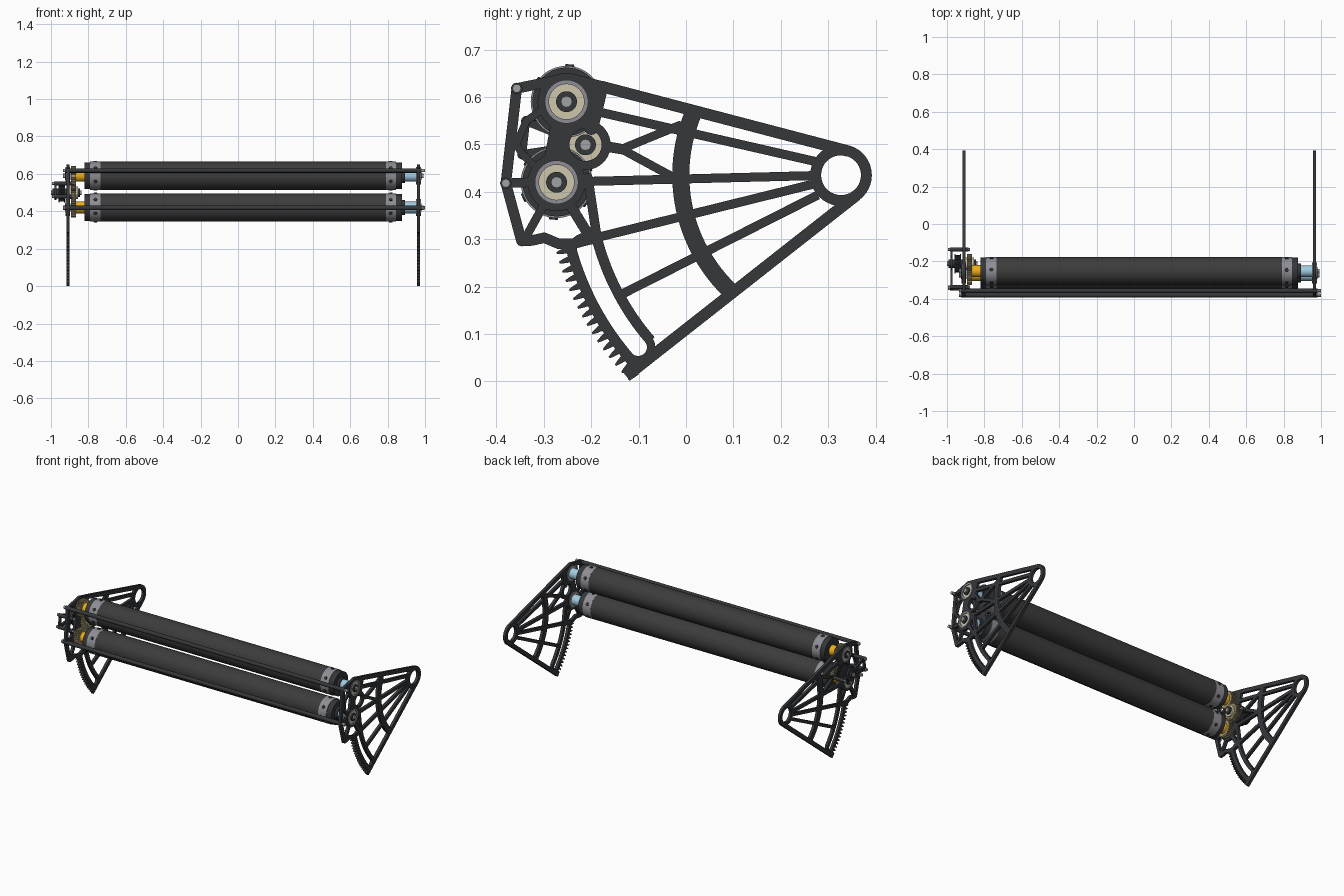
import bpy, bmesh
from math import sin, cos, radians, pi, hypot

if "Cube" in bpy.data.objects:
    bpy.data.objects.remove(bpy.data.objects["Cube"])

# ---------- helpers: everything is a profile in the YZ plane, extruded along X ----------
COLOURS = {
    "black": (0.035, 0.038, 0.042), "rubber": (0.045, 0.045, 0.045), "steel": (0.27, 0.27, 0.30),
    "blue": (0.36, 0.60, 0.76), "yellow": (0.85, 0.43, 0.01), "tan": (0.42, 0.34, 0.17),
    "cream": (0.62, 0.57, 0.42), "bolt": (0.35, 0.36, 0.37),
}
MATS = {}
for key, c in COLOURS.items():
    MATS[key] = bpy.data.materials.new(key)
    MATS[key].diffuse_color = (*c, 1)


def prism(bm, pts, x0, x1):
    a = [bm.verts.new((x0, y, z)) for y, z in pts]
    b = [bm.verts.new((x1, y, z)) for y, z in pts]
    n = len(pts)
    bm.faces.new(a)
    bm.faces.new(b[::-1])
    for i in range(n):
        bm.faces.new((a[i], b[i], b[(i + 1) % n], a[(i + 1) % n]))


def polar(c, r, deg):
    return (c[0] + r * cos(radians(deg)), c[1] + r * sin(radians(deg)))


def disc(bm, c, r, x0, x1, n=32):
    prism(bm, [polar(c, r, 360 * i / n) for i in range(n)], x0, x1)


def ring(bm, c, r0, r1, x0, x1, n=40):
    loops = [[bm.verts.new((x, *polar(c, r, 360 * i / n))) for i in range(n)]
             for r, x in ((r0, x0), (r1, x0), (r1, x1), (r0, x1))]
    for k in range(4):
        p, q = loops[k], loops[(k + 1) % 4]
        for i in range(n):
            j = (i + 1) % n
            bm.faces.new((p[i], p[j], q[j], q[i]))


def band(bm, c, r0, r1, a0, a1, x0, x1, n=20):
    angs = [a0 + (a1 - a0) * i / n for i in range(n + 1)]
    prism(bm, [polar(c, r1, a) for a in angs] + [polar(c, r0, a) for a in reversed(angs)], x0, x1)


def bar(bm, p, q, w, x0, x1):
    dy, dz = q[0] - p[0], q[1] - p[1]
    k = w / 2 / hypot(dy, dz)
    ny, nz = -dz * k, dy * k
    prism(bm, [(p[0] + ny, p[1] + nz), (q[0] + ny, q[1] + nz),
               (q[0] - ny, q[1] - nz), (p[0] - ny, p[1] - nz)], x0, x1)


def path(bm, pts, w, x0, x1):
    for p, q in zip(pts, pts[1:]):
        bar(bm, p, q, w, x0, x1)
    for p in pts:
        disc(bm, p, w / 2, x0, x1, 16)


def gear(bm, c, r, depth, teeth, x0, x1):
    pts = []
    for i in range(teeth):
        for f, rr in ((0, r - depth), (0.3, r - depth), (0.45, r), (0.8, r)):
            pts.append(polar(c, rr, 360 * (i + f) / teeth))
    prism(bm, pts, x0, x1)


def make(name, mat, build):
    bm = bmesh.new()
    build(bm)
    bmesh.ops.recalc_face_normals(bm, faces=bm.faces)
    me = bpy.data.meshes.new(name)
    bm.to_mesh(me)
    bm.free()
    me.materials.append(MATS[mat])
    ob = bpy.data.objects.new(name, me)
    bpy.context.collection.objects.link(ob)
    return ob


# ---------- key positions (y, z) ----------
PIVOT = (0.327, 0.435)
UPPER, LOWER, IDLER = (-0.252, 0.590), (-0.273, 0.420), (-0.212, 0.499)
TIE_TOP, TIE_LOW = (-0.357, 0.618), (-0.380, 0.418)
POSTS = [(-0.337, 0.549), (-0.345, 0.479), (-0.136, 0.490)]


# ---------- side plates ----------
def side_plate(bm, x0, x1):
    X = (x0, x1)
    ring(bm, PIVOT, 0.042, 0.065, *X)
    # outer edges and spokes
    bar(bm, (0.341, 0.486), (-0.178, 0.622), 0.024, *X)
    bar(bm, (-0.126, 0.011), (0.360, 0.393), 0.024, *X)
    for p, q in (((-0.20, 0.572), (0.272, 0.464)), ((-0.20, 0.422), (0.268, 0.434)),
                 ((-0.19, 0.303), (0.268, 0.416)), ((-0.145, 0.179), (0.278, 0.393))):
        bar(bm, p, q, 0.019, *X)
    # curved middle rib
    band(bm, PIVOT, 0.320, 0.356, 156.5, 227.5, *X, 30)
    # slotted toothed sector
    band(bm, PIVOT, 0.521, 0.543, 195, 221, *X)
    band(bm, PIVOT, 0.579, 0.601, 194.5, 223.8, *X)
    band(bm, polar(PIVOT, 0.561, 220.3), 0.0185, 0.036, 220, 400, *X)
    band(bm, polar(PIVOT, 0.561, 196.3), 0.0185, 0.036, 16, 196, *X)
    n = 16
    for i in range(n):
        a, s = 195.3 + 28.6 * i / (n - 1), 28.6 / n
        prism(bm, [polar(PIVOT, 0.599, a - 0.38 * s), polar(PIVOT, 0.612, a - 0.24 * s),
                   polar(PIVOT, 0.622, a - 0.1 * s), polar(PIVOT, 0.622, a + 0.12 * s),
                   polar(PIVOT, 0.612, a + 0.26 * s), polar(PIVOT, 0.599, a + 0.38 * s)], *X)
    # bearing hubs
    for c, r0, r1 in ((UPPER, 0.044, 0.061), (LOWER, 0.044, 0.061), (IDLER, 0.034, 0.053)):
        ring(bm, c, r0, r1, *X)
    # head frame
    path(bm, [(-0.176, 0.622), (-0.25, 0.640), TIE_TOP, TIE_LOW, (-0.347, 0.296),
              (-0.326, 0.297), (-0.299, 0.303), (-0.268, 0.290), (-0.236, 0.291), (-0.185, 0.304)], 0.022, *X)
    path(bm, [(-0.340, 0.300), (-0.299, 0.374)], 0.018, *X)
    path(bm, [(-0.240, 0.365), (-0.200, 0.300)], 0.022, *X)
    path(bm, [(-0.207, 0.430), (-0.188, 0.304)], 0.020, *X)
    path(bm, [TIE_LOW, (-0.325, 0.420)], 0.020, *X)
    path(bm, [(-0.180, 0.618), (-0.200, 0.535)], 0.030, *X)
    path(bm, [(-0.014, 0.540), POSTS[2], (-0.031, 0.433)], 0.018, *X)
    path(bm, [(-0.165, 0.495), POSTS[2]], 0.022, *X)
    path(bm, [(-0.308, 0.570), POSTS[0], (-0.358, 0.500), POSTS[1], (-0.320, 0.455)], 0.016, *X)
    prism(bm, [(-0.285, 0.545), (-0.225, 0.540), (-0.250, 0.510), (-0.262, 0.470), (-0.300, 0.465)], *X)


make("left_side_plate", "black", lambda bm: side_plate(bm, -0.917, -0.901))
make("right_side_plate", "black", lambda bm: side_plate(bm, 0.957, 0.974))

# ---------- rollers with collars, shafts, hubs and gears ----------
for label, c in (("upper", UPPER), ("lower", LOWER)):
    make(label + "_roller", "rubber", lambda bm: disc(bm, c, 0.075, -0.735, 0.79, 64))

    def end_caps(bm):
        disc(bm, c, 0.072, -0.82, -0.79, 48)
        disc(bm, c, 0.072, 0.845, 0.878, 48)
        disc(bm, c, 0.040, 0.878, 0.893)
    make(label + "_roller_end_caps", "black", end_caps)

    def collars(bm):
        disc(bm, c, 0.0755, -0.79, -0.735, 64)
        disc(bm, c, 0.0755, 0.79, 0.845, 64)
    make(label + "_roller_collars", "steel", collars)

    def collar_screws(bm):
        for x in (-0.762, 0.817):
            for k in range(6):
                g = bmesh.ops.create_cone(bm, cap_ends=True, segments=12, radius1=0.011, radius2=0.009, depth=0.008)
                for v in g["verts"]:
                    h, a = 0.075 + v.co.z, radians(60 * k + 25)
                    t = v.co.y
                    v.co = (x + v.co.x, c[0] + h * cos(a) - t * sin(a), c[1] + h * sin(a) + t * cos(a))
    make(label + "_collar_screws", "black", collar_screws)
    make(label + "_drive_hub", "yellow", lambda bm: disc(bm, c, 0.032, -0.868, -0.82))
    make(label + "_idle_shaft", "blue", lambda bm: disc(bm, c, 0.031, 0.89, 0.956))
    make(label + "_gear", "tan", lambda bm: gear(bm, c, 0.053, 0.008, 28, -0.893, -0.866))

    # bearings in both side plates
    for side, a, s in (("left", -0.901, -1), ("right", 0.957, 1)):
        make(f"{label}_{side}_bearing_rim", "steel", lambda bm: ring(bm, c, 0.037, 0.046, a - s * 0.004, a + s * 0.021))
        make(f"{label}_{side}_bearing", "cream", lambda bm: ring(bm, c, 0.021, 0.038, a - s * 0.004, a + s * 0.017))
        make(f"{label}_{side}_bearing_hub", "black", lambda bm: disc(bm, c, 0.022, a - s * 0.006, a + s * 0.025))
        make(f"{label}_{side}_bearing_bolt", "bolt", lambda bm: disc(bm, c, 0.012, a, a + s * 0.034, 12))

# ---------- full-width tie rods and their bolts ----------
for label, c in (("upper", TIE_TOP), ("lower", TIE_LOW)):
    make(label + "_tie_rod", "black", lambda bm: disc(bm, c, 0.012, -0.925, 0.98, 20))

    def ends(bm):
        disc(bm, c, 0.009, -0.936, -0.924, 12)
        disc(bm, c, 0.009, 0.98, 1.0, 12)
    make(label + "_tie_rod_bolts", "bolt", ends)

# ---------- drive pack outside the left plate ----------
make("idler_gear", "tan", lambda bm: gear(bm, IDLER, 0.051, 0.008, 28, -0.893, -0.866))
make("idler_bearing", "cream", lambda bm: ring(bm, IDLER, 0.021, 0.034, -0.917, -0.855))
make("drive_pulley", "black", lambda bm: gear(bm, IDLER, 0.047, 0.004, 30, -0.955, -0.930))


def pulley_flanges(bm):
    disc(bm, IDLER, 0.052, -0.961, -0.955)
    disc(bm, IDLER, 0.052, -0.930, -0.925)
    disc(bm, IDLER, 0.022, -0.993, -0.845)


make("pulley_flanges", "black", pulley_flanges)
make("idler_bolt", "bolt", lambda bm: disc(bm, IDLER, 0.012, -1.0, -0.838, 12))


def outer_bracket(bm):
    X = (-0.982, -0.971)
    ring(bm, IDLER, 0.020, 0.040, *X)
    for p in POSTS:
        d = hypot(p[0] - IDLER[0], p[1] - IDLER[1])
        q = tuple(IDLER[i] + (p[i] - IDLER[i]) * 0.035 / d for i in (0, 1))
        path(bm, [p, q], 0.018, *X)
    path(bm, POSTS[:2], 0.016, *X)


make("outer_bracket", "black", outer_bracket)
for i, p in enumerate(POSTS):
    make(f"bracket_post_{i + 1}", "black", lambda bm: disc(bm, p, 0.011, -0.985, -0.885, 16))

    def post_bolts(bm):
        disc(bm, p, 0.008, -0.995, -0.985, 12)
        disc(bm, p, 0.008, -0.885, -0.876, 12)
    make(f"bracket_post_bolts_{i + 1}", "bolt", post_bolts)

# ---------- smooth the round parts ----------
for ob in bpy.context.collection.objects:
    ob.select_set(True)
    bpy.context.view_layer.objects.active = ob
bpy.ops.object.shade_smooth_by_angle(angle=radians(30))

for m in bpy.data.materials:
    if m.users and not m.is_grease_pencil:
        m.use_nodes = True
        m.node_tree.nodes["Principled BSDF"].inputs["Base Color"].default_value = m.diffuse_color
